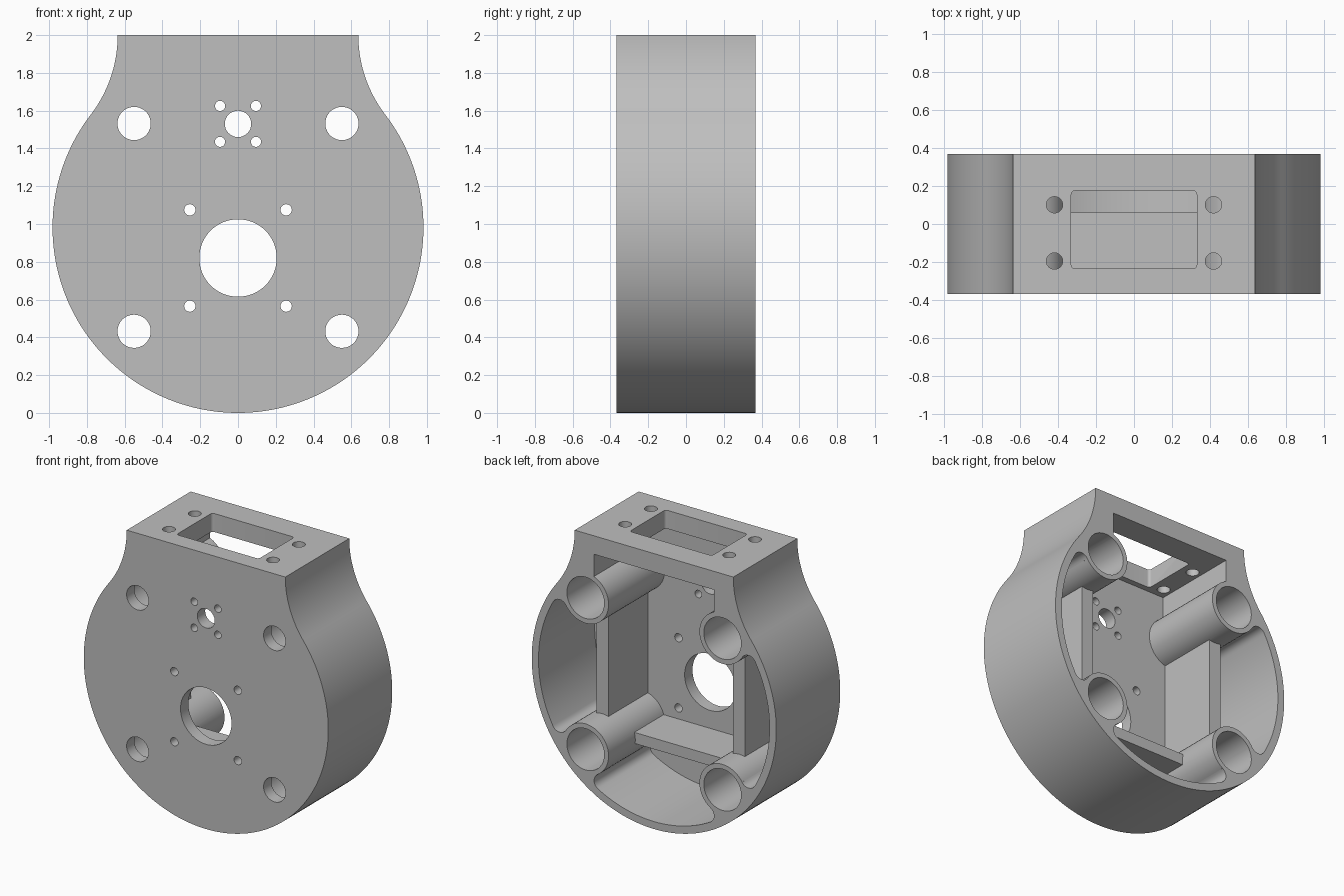
import bpy, bmesh
from math import sin, cos, pi, atan2, asin, sqrt, radians
from mathutils import Vector

if "Cube" in bpy.data.objects:
    bpy.data.objects.remove(bpy.data.objects["Cube"])

R = C = 0.982                 # drum radius and centre height
FRONT, BACK = -0.367, 0.367
FLOOR = -0.277                # inside face of the front plate
INNER = 0.928                 # inside radius of the shell
NECK = 0.637                  # half width of the neck
BOSS, BOSS_R = 0.55, 0.185    # boss offset from the centre, radius
FILLET = 0.06

grey = bpy.data.materials.new("plain_grey")
grey.use_nodes = True
grey.diffuse_color = (0.52, 0.52, 0.52, 1)
grey.node_tree.nodes["Principled BSDF"].inputs["Base Color"].default_value = (0.52, 0.52, 0.52, 1)


def arc(cx, cz, r, a0, a1, n):
    return [(cx + r * cos(a0 + (a1 - a0) * i / n), cz + r * sin(a0 + (a1 - a0) * i / n))
            for i in range(n + 1)]


def circle(cx, cz, r, n=48):
    return arc(cx, cz, r, 0, 2 * pi, n)[:-1]


def rect(x0, x1, z0, z1):
    return [(x0, z0), (x1, z0), (x1, z1), (x0, z1)]


def prism(name, pts, lo, hi, upright=False):
    """Extrude a profile along y, or along z when upright."""
    bm = bmesh.new()
    put = (lambda a, b, d: (a, b, d)) if upright else (lambda a, b, d: (a, d, b))
    face = bm.faces.new([bm.verts.new(put(a, b, lo)) for a, b in pts])
    new = bmesh.ops.extrude_face_region(bm, geom=[face])["geom"]
    bmesh.ops.translate(bm, verts=[v for v in new if isinstance(v, bmesh.types.BMVert)],
                        vec=put(0, 0, hi - lo))
    bmesh.ops.recalc_face_normals(bm, faces=bm.faces)
    me = bpy.data.meshes.new(name)
    bm.to_mesh(me)
    bm.free()
    ob = bpy.data.objects.new(name, me)
    bpy.context.collection.objects.link(ob)
    return ob


def cut(target, cutter):
    mod = target.modifiers.new("cut", "BOOLEAN")
    mod.operation, mod.solver, mod.object = "DIFFERENCE", "EXACT", cutter
    bpy.context.view_layer.objects.active = target
    bpy.ops.object.modifier_apply(modifier=mod.name)
    bpy.data.objects.remove(cutter)


# Outer body: drum flowing through concave arcs into a flat-topped neck
h = 2 - C
flare = (NECK ** 2 + h ** 2 - R ** 2) / (2 * (R - NECK))
a = atan2(h, NECK + flare)
right = arc(NECK + flare, 2, flare, pi, pi + a, 24)
left = [(-x, z) for x, z in reversed(right)]
drum = arc(0, C, R, pi - a, 2 * pi + a, 128)[1:-1]
housing = prism("motor_housing", left[:-1] + [left[-1]] + right + [], FRONT, BACK)
bpy.data.objects.remove(housing)
outline = right + list(reversed(drum)) + left
housing = prism("motor_housing", outline, FRONT, BACK)

# Cavity, open at the back, with a square upper bay in the neck
t = asin(BOSS / INNER)
bay = 0.483
cavity = prism("cavity", arc(0, C, INNER, pi - t, 2 * pi + t, 128)
               + [(bay, C + BOSS), (bay, 1.866), (-bay, 1.866), (-bay, C + BOSS)], FLOOR, 0.5)


def boss_fillet(sx, sz, side):
    """Blend between a boss and the shell."""
    b = Vector((sx * BOSS, sz * BOSS))
    d, p, q = b.length, INNER - FILLET, BOSS_R + FILLET
    along = (p * p - q * q + d * d) / (2 * d)
    off = sqrt(p * p - along * along)
    u = b / d
    f = u * along + Vector((-u.y, u.x)) * off * side
    to_boss, to_shell = b - f, f
    a0 = atan2(to_boss.y, to_boss.x)
    sweep = (atan2(to_shell.y, to_shell.x) - a0 + pi) % (2 * pi) - pi
    pts = [(b.x, b.y)] + arc(f.x, f.y, FILLET, a0, a0 + sweep, 10)
    tip = f.normalized() * (INNER + 0.02)
    end = u * (INNER + 0.03)
    pts += [(tip.x, tip.y), (end.x, end.y)]
    return prism("fillet", [(x, z + C) for x, z in pts], -0.42, 0.62)


# Bosses, their fillets and the ribs are kept out of the cavity
for sx in (-1, 1):
    for sz in (-1, 1):
        cut(cavity, prism("boss", circle(sx * BOSS, C + sz * BOSS, BOSS_R), -0.4, 0.6))
        for side in (-1, 1):
            if sz < 0 or side == -sx:
                cut(cavity, boss_fillet(sx, sz, side))
    x0, x1 = sorted((sx * 0.5, sx * 0.595))
    cut(cavity, prism("side_rib", rect(x0, x1, C - BOSS, C + BOSS), -0.45, 0.175))
cut(cavity, prism("lower_rib", rect(-0.42, 0.42, 0.405, 0.485), -0.45, 0.06))
cut(housing, cavity)

# Front plate holes: shaft, pinion, screws and bolts
cut(housing, prism("shaft_hole", circle(0, 0.82, 0.205, 64), -0.5, -0.2))
cut(housing, prism("pinion_hole", circle(0, 1.53, 0.07, 32), -0.5, -0.2))
for sx in (-1, 1):
    for sz in (-1, 1):
        cut(housing, prism("motor_screw", circle(sx * 0.255, 0.82 + sz * 0.255, 0.03, 20), -0.5, -0.2))
        cut(housing, prism("pinion_screw", circle(sx * 0.095, 1.53 + sz * 0.095, 0.027, 20), -0.5, -0.2))
        cut(housing, prism("counterbore", circle(sx * BOSS, C + sz * BOSS, 0.15), FLOOR, 0.5))
        cut(housing, prism("bolt_hole", circle(sx * BOSS, C + sz * BOSS, 0.088, 36), -0.5, -0.2))
        # Mounting screws in the top
        cut(housing, prism("top_screw", circle(sx * 0.418, -0.047 + sz * 0.148, 0.043, 24), 1.8, 2.1, True))

# Rounded window in the top
window = []
for i, (x, y) in enumerate(((0.31, 0.155), (-0.31, 0.155), (-0.31, -0.215), (0.31, -0.215))):
    window += arc(x, y, 0.02, i * pi / 2, (i + 1) * pi / 2, 5)
cut(housing, prism("window", window, 1.8, 2.1, True))

# Finish
housing.data.materials.clear()
housing.data.materials.append(grey)
for p in housing.data.polygons:
    p.material_index = 0
bpy.ops.object.select_all(action="DESELECT")
housing.select_set(True)
bpy.context.view_layer.objects.active = housing
bpy.ops.object.shade_smooth_by_angle(angle=radians(30))
